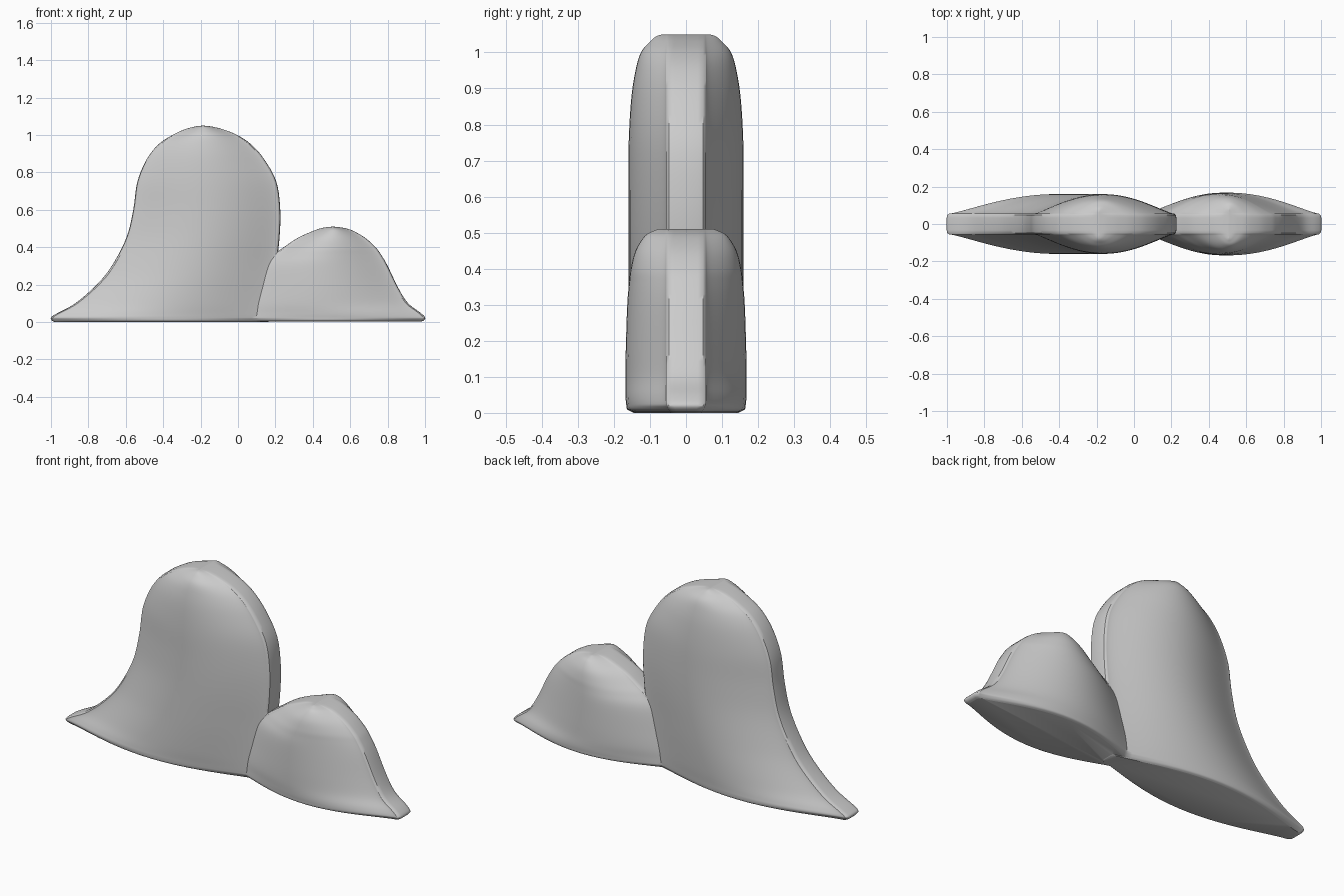
import bpy, bmesh, math

if "Cube" in bpy.data.objects:
    bpy.data.objects.remove(bpy.data.objects["Cube"])

RIM = 0.055     # half width of the flat rim around each mound
SIDE = 28       # steps along one lens-shaped side
SUB = 5         # slices between profile keys


def spline(keys):
    """Catmull-Rom through the key tuples."""
    out = []
    for i in range(len(keys) - 1):
        p0, p1 = keys[max(i - 1, 0)], keys[i]
        p2, p3 = keys[i + 1], keys[min(i + 2, len(keys) - 1)]
        for s in range(SUB):
            t = s / SUB
            out.append([0.5 * (2 * b + (c - a) * t + (2 * a - 5 * b + 4 * c - d) * t * t
                               + (3 * b - a - 3 * c + d) * t ** 3)
                        for a, b, c, d in zip(p0, p1, p2, p3)])
    out.append(list(keys[-1]))
    return out


def section(z, left, right, thick):
    """Horizontal lens slice with blunt, softly rounded ends."""
    mid, half = (left + right) / 2, max((right - left) / 2, 0.002)
    rim = min(RIM * min(1, 0.75 + z * 12), thick * 0.95)
    r = min(0.012, half * 0.2)
    front = [(mid - half, -rim * 0.6), (mid - half + r * 0.25, -rim * 0.86)]
    for i in range(SIDE + 1):
        u = -math.cos(math.pi * i / SIDE)
        bulge = max(0, 1 - u * u) ** 1.3
        front.append((mid + (half - r) * u, -(rim + (thick - rim) * bulge)))
    front += [(mid + half - r * 0.25, -rim * 0.86), (mid + half, -rim * 0.6)]
    back = [(x, -y) for x, y in reversed(front)]
    return [(x, y, z) for x, y in front + back]


def mound(name, keys):
    bm = bmesh.new()
    rings = [[bm.verts.new(p) for p in section(*k)] for k in spline(keys)]
    n = len(rings[0])
    for a, b in zip(rings, rings[1:]):
        for i in range(n):
            j = (i + 1) % n
            bm.faces.new((a[i], a[j], b[j], b[i]))
    bm.faces.new(rings[0][::-1])
    bm.faces.new(rings[-1])
    bmesh.ops.recalc_face_normals(bm, faces=bm.faces)
    me = bpy.data.meshes.new(name)
    bm.to_mesh(me)
    bm.free()
    ob = bpy.data.objects.new(name, me)
    bpy.context.collection.objects.link(ob)
    return ob


# Tall mound: height, left edge, right edge, half thickness
tall = mound("tall_mound", [
    (0, -.98, .16, .145), (.008, -.995, .17, .157), (.025, -1, .175, .16),
    (.045, -.97, .18, .16), (.10, -.87, .185, .16), (.2, -.755, .195, .16),
    (.3, -.675, .205, .16), (.45, -.597, .222, .16), (.6, -.56, .226, .16),
    (.75, -.538, .205, .159), (.87, -.488, .14, .152), (.95, -.425, .07, .14),
    (1.0, -.35, -.005, .125), (1.03, -.285, -.08, .1),
    (1.045, -.23, -.14, .082), (1.05, -.19, -.185, .065)])

# Low mound beside it
low = mound("low_mound", [
    (.003, .05, .98, .15), (.01, .035, .996, .163), (.025, .035, 1, .166),
    (.05, .04, .975, .168), (.1, .05, .91, .168), (.18, .08, .858, .167),
    (.3, .13, .80, .163), (.36, .19, .765, .158), (.4, .245, .735, .153),
    (.45, .32, .68, .14), (.49, .41, .61, .115), (.505, .46, .555, .09),
    (.51, .505, .51, .075)])

# Join both mounds along the crease
mod = tall.modifiers.new("join", 'BOOLEAN')
mod.operation = 'UNION'
mod.solver = 'EXACT'
mod.object = low
bpy.ops.object.select_all(action='DESELECT')
bpy.context.view_layer.objects.active = tall
tall.select_set(True)
bpy.ops.object.modifier_apply(modifier=mod.name)
bpy.data.objects.remove(low)
tall.name = "double_mound"
bpy.ops.object.shade_smooth_by_angle(angle=math.radians(35))
